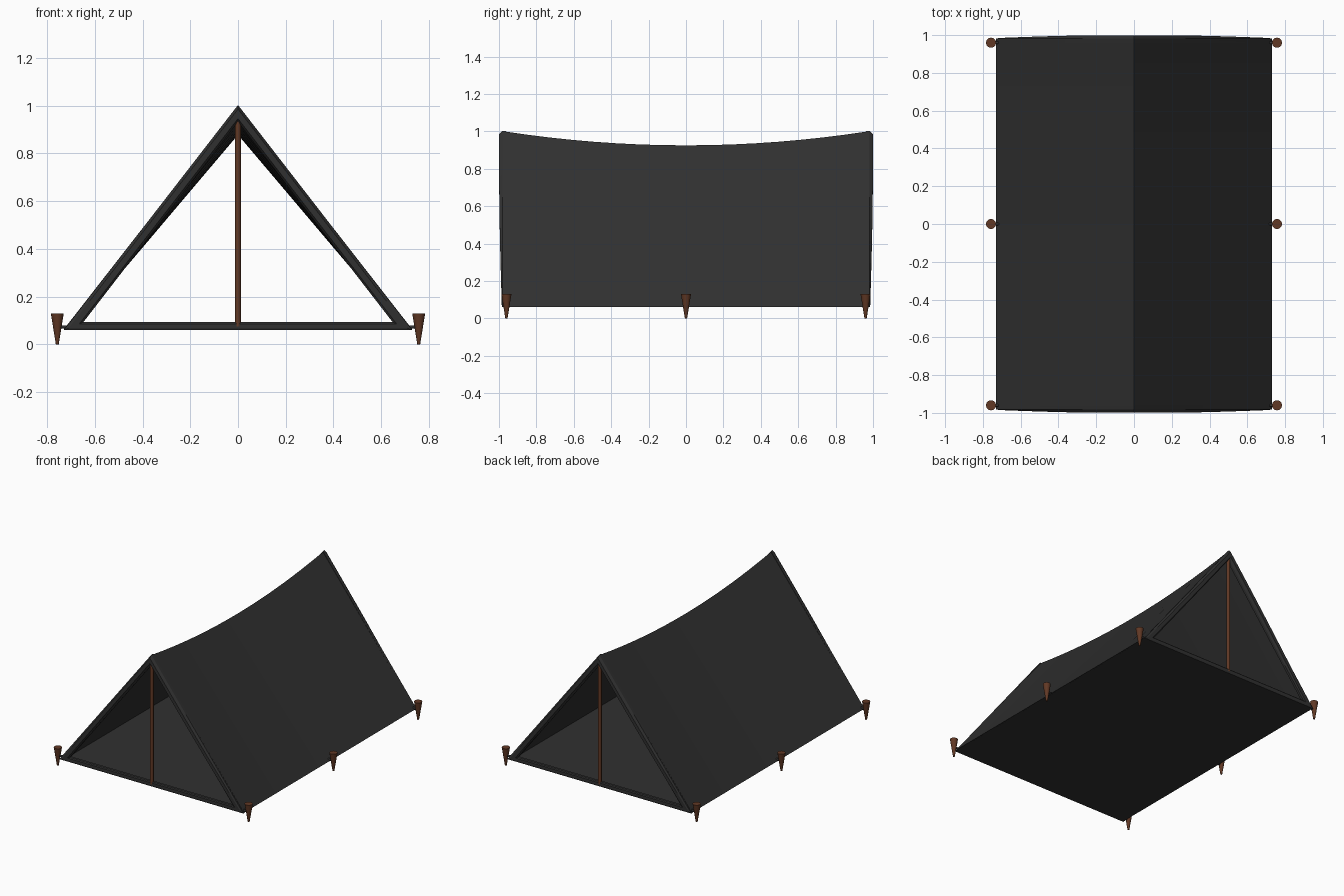
import bpy, bmesh, math
from mathutils import Vector

if "Cube" in bpy.data.objects:
    bpy.data.objects.remove(bpy.data.objects["Cube"])


def material(name, rgb):
    m = bpy.data.materials.new(name)
    m.diffuse_color = (*rgb, 1)
    m.use_nodes = True
    m.node_tree.nodes["Principled BSDF"].inputs["Base Color"].default_value = m.diffuse_color
    return m


CLOTH = material("dark_canvas", (0.03, 0.03, 0.03))
WOOD = material("brown_wood", (0.12, 0.04, 0.018))
HALF_W, BASE, TOP = 0.73, 0.06, 1.0


def loft(name, rings, mat, cyclic=False):
    """Skin equal closed cross-sections; cap the ends unless cyclic."""
    bm = bmesh.new()
    vs = [[bm.verts.new(p) for p in r] for r in rings]
    n, k = len(vs), len(vs[0])
    for i in range(n if cyclic else n - 1):
        a, b = vs[i], vs[(i + 1) % n]
        for j in range(k):
            q = (j + 1) % k
            bm.faces.new((a[j], a[q], b[q], b[j]))
    if not cyclic:
        bm.faces.new(vs[0])
        bm.faces.new(vs[-1])
    bmesh.ops.recalc_face_normals(bm, faces=bm.faces)
    me = bpy.data.meshes.new(name)
    bm.to_mesh(me)
    bm.free()
    ob = bpy.data.objects.new(name, me)
    bpy.context.collection.objects.link(ob)
    me.materials.append(mat)
    return ob


def rod(name, p, q, r1, r2, sides, mat):
    p, q = Vector(p), Vector(q)
    rot = (q - p).to_track_quat('Z', 'Y')
    ring = lambda c, r: [c + rot @ Vector((r * math.cos(t), r * math.sin(t), 0))
                         for t in (2 * math.pi * i / sides for i in range(sides))]
    ob = loft(name, [ring(p, r1), ring(q, r2)], mat)
    for f in ob.data.polygons:
        f.use_smooth = len(f.vertices) == 4
    return ob


# Roof: two canvas slopes with a sagging ridge
rings = []
for i in range(17):
    y = -0.975 + 1.95 * i / 16
    z = 0.925 + 0.075 * (y / 0.975) ** 2
    w = 0.04
    rings.append([(-HALF_W, y, BASE + 0.003), (0, y, z), (HALF_W, y, BASE + 0.003),
                  (HALF_W - w, y, BASE + 0.003), (0, y, z - 0.047),
                  (-HALF_W + w, y, BASE + 0.003)])
loft("canvas_roof", rings, CLOTH)

# Floor sheet
loft("floor_sheet", [[(-0.725, y, BASE), (0.725, y, BASE), (0.705, y, 0.08), (-0.705, y, 0.08)]
                     for y in (-0.975, 0.975)], CLOTH)

# Triangular hems round both openings, bulging outward towards the peak
outer = [Vector((-HALF_W, BASE)), Vector((0, TOP + 0.003)), Vector((HALF_W, BASE))]
inner = [Vector((-0.648, 0.093)), Vector((0, 0.932)), Vector((0.648, 0.093))]
for s, end in ((-1, "front"), (1, "back")):
    rings = []
    for k in range(3):
        for i in range(8):
            t = i / 8
            o = outer[k].lerp(outer[(k + 1) % 3], t)
            n = inner[k].lerp(inner[(k + 1) % 3], t)
            h = max(0, (o.y - BASE) / (TOP - BASE))
            y = 0.985 + 0.014 * math.sin(min(h * 1.25, 1) * math.pi / 2)
            a, b = o.lerp(n, 0.25), o.lerp(n, 0.8)
            rings.append([(o.x, s * 0.962, o.y), (o.x, s * 0.982, o.y),
                          (a.x, s * y, a.y), (b.x, s * y, b.y),
                          (n.x, s * 0.98, n.y), (n.x, s * 0.962, n.y)])
    loft(end + "_hem", rings, CLOTH, cyclic=True)
    # Upright pole in each opening
    rod(end + "_pole", (0, s * 0.975, 0.075), (0, s * 0.975, 0.95), 0.012, 0.012, 10, WOOD)

# Tapered stakes with small ties to the canvas edge
for sx, side in ((-1, "left"), (1, "right")):
    for y, pos in ((-0.96, "front"), (0, "middle"), (0.96, "back")):
        x = sx * 0.757
        rod(f"{pos}_{side}_stake", (x, y, 0), (x, y, 0.13), 0.006, 0.027, 12, WOOD)
        rod(f"{pos}_{side}_tie", (sx * 0.71, y, 0.073), (x, y, 0.073), 0.008, 0.008, 6, CLOTH)
